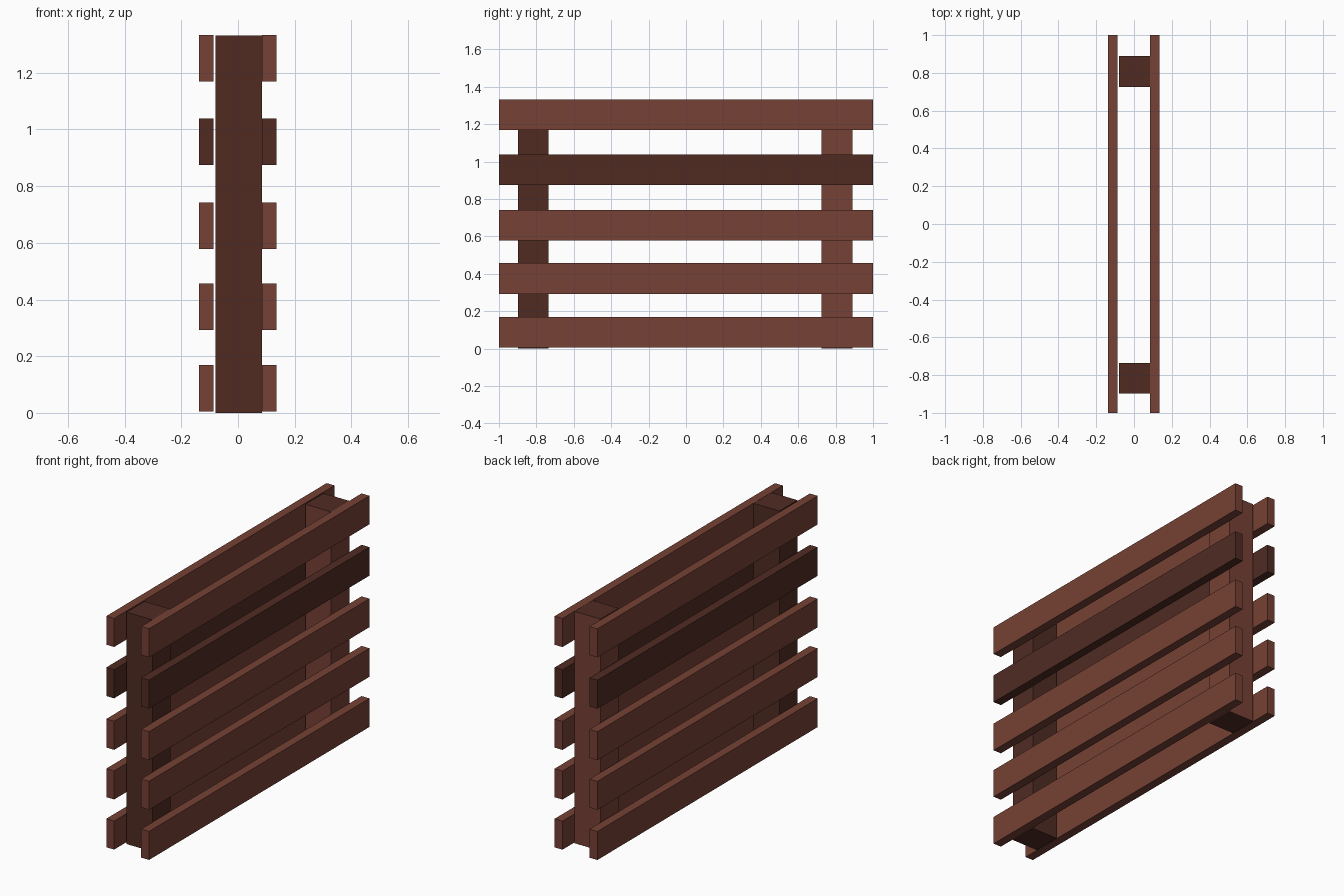
import bpy, bmesh

if "Cube" in bpy.data.objects:
    bpy.data.objects.remove(bpy.data.objects["Cube"])


def material(name, rgb):
    m = bpy.data.materials.new(name)
    m.diffuse_color = (*rgb, 1)
    m.use_nodes = True
    m.node_tree.nodes["Principled BSDF"].inputs["Base Color"].default_value = m.diffuse_color
    return m


red_wood = material("red_brown_wood", (0.18, 0.053, 0.035))
dark_wood = material("dark_brown_wood", (0.079, 0.0245, 0.0165))


def box(name, lo, hi, side, ends=None):
    """Box between two corners; its top and bottom may have another colour."""
    bm = bmesh.new()
    bmesh.ops.create_cube(bm, size=1)
    for v in bm.verts:
        for i in range(3):
            v.co[i] = lo[i] if v.co[i] < 0 else hi[i]
    bm.normal_update()
    if ends:
        for f in bm.faces:
            f.material_index = int(abs(f.normal.z) > 0.5)
    mesh = bpy.data.meshes.new(name)
    bm.to_mesh(mesh)
    bm.free()
    mesh.materials.append(side)
    if ends:
        mesh.materials.append(ends)
    obj = bpy.data.objects.new(name, mesh)
    bpy.context.collection.objects.link(obj)


# Two upright posts, the rear one with dark sawn ends
box("front_post", (-0.08, -0.898, 0), (0.085, -0.735, 1.332), dark_wood)
box("back_post", (-0.08, 0.725, 0), (0.085, 0.89, 1.332), red_wood, dark_wood)

# Five slats on each side, the fourth one darker
for side, x0, x1 in (("left", -0.137, -0.087), ("right", 0.085, 0.135)):
    for i, z in enumerate((0.005, 0.293, 0.578, 0.874, 1.169)):
        box(f"{side}_slat_{i + 1}", (x0, -1, z), (x1, 1, z + 0.164),
            dark_wood if i == 3 else red_wood)
